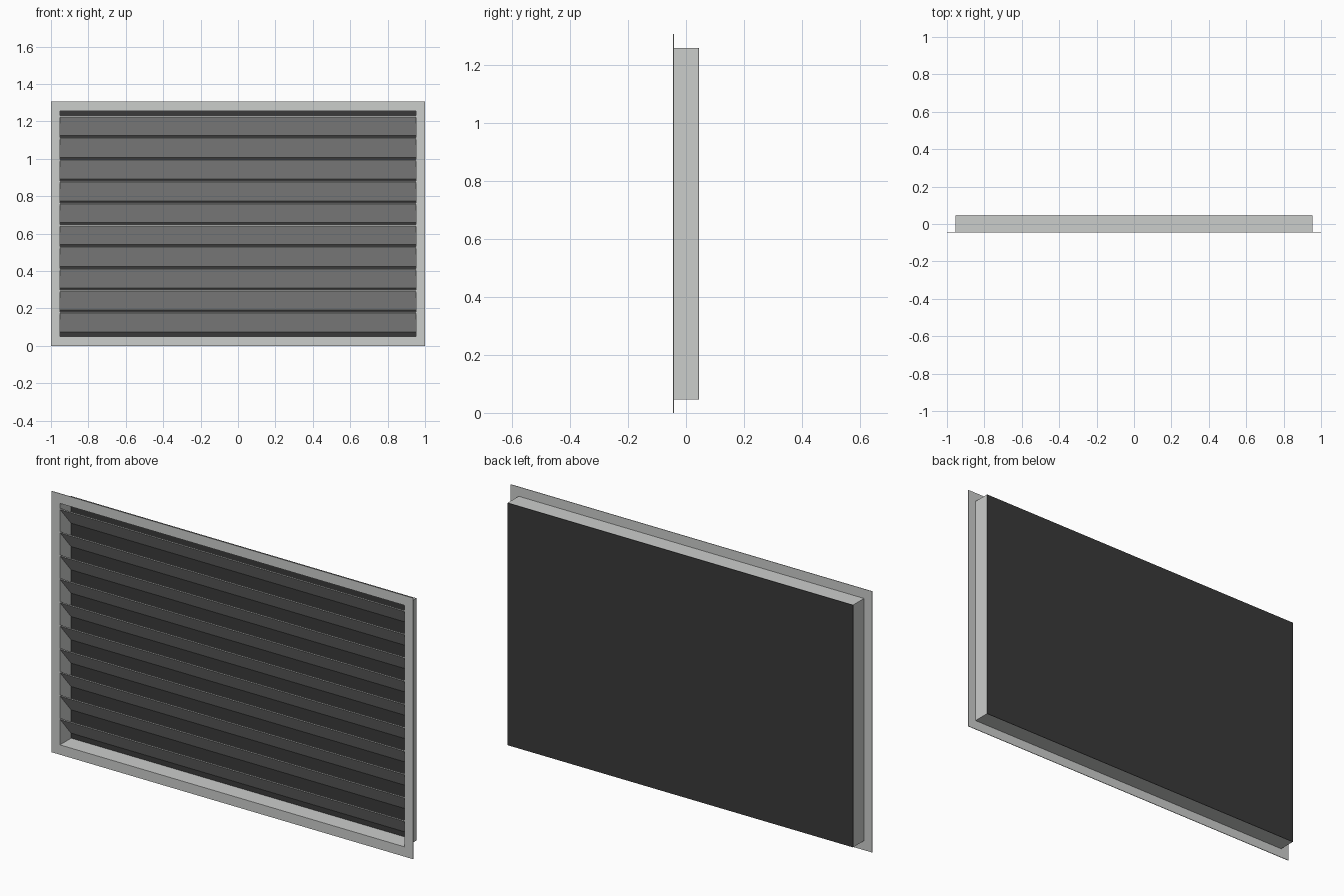
import bpy

cube = bpy.data.objects.get("Cube")
if cube:
    bpy.data.objects.remove(cube, do_unlink=True)


def material(name, rgb):
    mat = bpy.data.materials.new(name)
    mat.use_nodes = True
    color = (*rgb, 1.0)
    mat.diffuse_color = color
    mat.node_tree.nodes["Principled BSDF"].inputs["Base Color"].default_value = color
    return mat


METAL = material("light grey metal", (0.6, 0.61, 0.6))
BACKING = material("dark backing", (0.042, 0.042, 0.042))


def add_object(name, verts, faces, mat):
    mesh = bpy.data.meshes.new(name)
    mesh.from_pydata(verts, [], faces)
    mesh.materials.append(mat)
    obj = bpy.data.objects.new(name, mesh)
    bpy.context.collection.objects.link(obj)
    return obj


def rect(half_x, low, high, y):
    return [(-half_x, y, low), (half_x, y, low), (half_x, y, high), (-half_x, y, high)]


def ring_frame(name, outer, inner, y0, y1):
    """Rectangular frame: outer and inner are (half width, bottom, top)."""
    verts = rect(*outer, y0) + rect(*inner, y0) + rect(*outer, y1) + rect(*inner, y1)
    faces = []
    for i in range(4):
        j = (i + 1) % 4
        faces += [(i, j, j + 4, i + 4), (i + 8, i + 12, j + 12, j + 8),
                  (i, i + 8, j + 8, j), (i + 4, j + 4, j + 12, i + 12)]
    return add_object(name, verts, faces, METAL)


def extrude_x(name, profile, half_x, mat):
    """Extrude a four-point y-z profile along x."""
    verts = [(x, y, z) for x in (-half_x, half_x) for y, z in profile]
    faces = [(3, 2, 1, 0), (4, 5, 6, 7)]
    faces += [(i, (i + 1) % 4, (i + 1) % 4 + 4, i + 4) for i in range(4)]
    return add_object(name, verts, faces, mat)


HEIGHT = 1.305
MID = HEIGHT / 2
FRONT, BACK = -0.045, 0.045
DUCT = (0.955, 0.047, HEIGHT - 0.047)
OPENING = (0.953, 0.049, HEIGHT - 0.049)

# Front flange and the shallow duct behind it
ring_frame("front_flange", (1.0, 0.0, HEIGHT), OPENING, FRONT, FRONT + 0.003)
ring_frame("duct_walls", DUCT, OPENING, FRONT + 0.003, BACK - 0.002)

# Dark panel closing the back
half, low, high = DUCT
extrude_x("back_panel", [(BACK - 0.002, low), (BACK, low), (BACK, high), (BACK - 0.002, high)],
          half, BACKING)

# Slanted slats, high at the front and low at the back
COUNT, PITCH, RISE, THICK = 10, 0.1166, 0.051, 0.004
for i in range(COUNT):
    z = MID + (i - (COUNT - 1) / 2) * PITCH
    y0, y1 = FRONT + 0.002, BACK - 0.003
    extrude_x(f"slat_{i + 1}",
              [(y0, z + RISE - THICK), (y1, z - RISE - THICK / 2),
               (y1, z - RISE + THICK), (y0, z + RISE + THICK / 2)],
              OPENING[0], METAL)
